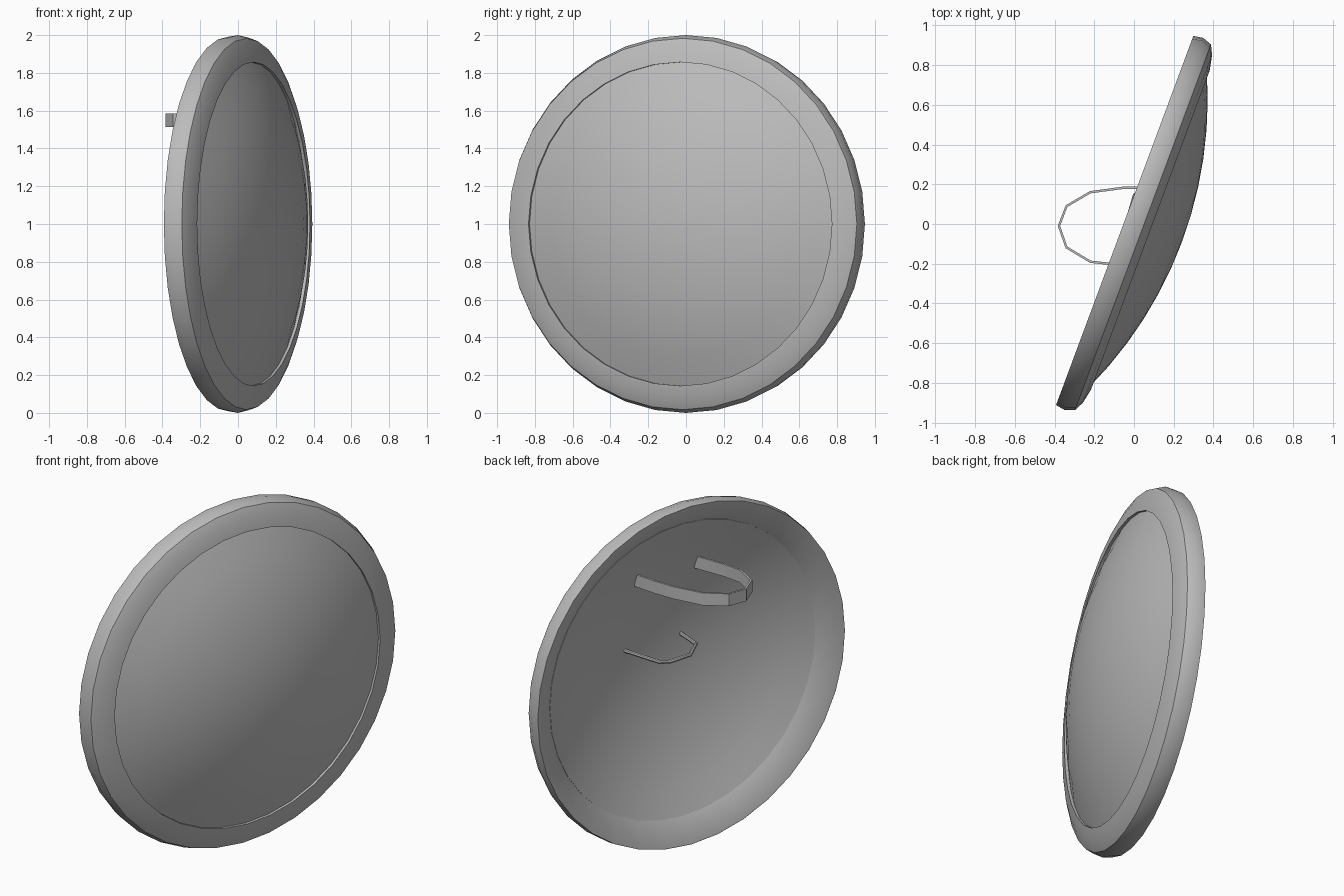
import bpy, bmesh, math
from mathutils import Vector, Matrix

cube = bpy.data.objects.get("Cube")
if cube:
    bpy.data.objects.remove(cube, do_unlink=True)

# single plain metal colour
metal = bpy.data.materials.new("grey_metal")
metal.use_nodes = True
colour = (0.5, 0.5, 0.5, 1)
metal.diffuse_color = colour
metal.node_tree.nodes["Principled BSDF"].inputs["Base Color"].default_value = colour

CENTRE = Vector((0, 0, 1))
TURN = math.radians(-20.4)   # the disc faces +x, turned slightly to the front
SIDES = 36


def add_object(name, bm, angle=35):
    bmesh.ops.remove_doubles(bm, verts=bm.verts, dist=1e-5)
    bmesh.ops.recalc_face_normals(bm, faces=bm.faces)
    mesh = bpy.data.meshes.new(name)
    bm.to_mesh(mesh)
    bm.free()
    mesh.materials.append(metal)
    obj = bpy.data.objects.new(name, mesh)
    bpy.context.collection.objects.link(obj)
    bpy.ops.object.select_all(action='DESELECT')
    obj.select_set(True)
    bpy.context.view_layer.objects.active = obj
    bpy.ops.object.shade_smooth_by_angle(angle=math.radians(angle))
    return obj


def lathe(name, profile, closed):
    """Spin (radius, depth) points around the disc axis."""
    bm = bmesh.new()
    verts = [bm.verts.new((d, 0, r)) for r, d in profile]
    edges = [bm.edges.new(pair) for pair in zip(verts, verts[1:])]
    if closed:
        edges.append(bm.edges.new((verts[-1], verts[0])))
    bmesh.ops.spin(bm, geom=verts + edges, cent=(0, 0, 0), axis=(1, 0, 0),
                   angle=math.tau, steps=SIDES)
    bmesh.ops.transform(bm, verts=bm.verts,
                        matrix=Matrix.Translation(CENTRE) @ Matrix.Rotation(TURN, 4, 'Z'))
    return add_object(name, bm)


def sweep(name, path, z, section):
    """Carry a (sideways, up) section along a level path."""
    bm = bmesh.new()
    points = [Vector((x, y, z)) for x, y in path]
    rings = []
    for i, p in enumerate(points):
        along = (points[min(i + 1, len(points) - 1)] - points[max(i - 1, 0)]).normalized()
        side = Vector((-along.y, along.x, 0))
        rings.append([bm.verts.new(p + side * s + Vector((0, 0, u))) for s, u in section])
    n = len(section)
    for a, b in zip(rings, rings[1:]):
        for k in range(n):
            bm.faces.new((a[k], a[(k + 1) % n], b[(k + 1) % n], b[k]))
    bm.faces.new(rings[0])
    bm.faces.new(rings[-1])
    return add_object(name, bm)


# rim: rounded outside, conical hollow behind, small step down to the dome
lathe("rim", [(0.857, 0.035), (0.857, 0.088), (0.935, 0.072), (0.983, 0.048),
              (1.0, 0.0), (0.992, -0.05), (0.985, -0.05)], True)

# dome: shallow spherical plate with an inner face
EDGE, LOW, HIGH, THICK, RINGS = 0.857, 0.072, 0.258, 0.04, 6
rise = HIGH - LOW
ball = (EDGE ** 2 + rise ** 2) / (2 * rise)


def dome_depth(r):
    return HIGH - ball + math.sqrt(ball ** 2 - r ** 2)


radii = [EDGE * i / RINGS for i in range(RINGS + 1)]
outer = [(r, dome_depth(r)) for r in radii]
inner = [(r, d - THICK) for r, d in reversed(outer)]
lathe("dome", outer + inner, False)

# arm strap: flat band looped behind the dome
strap_path = [(0.21, 0.172), (0.07, 0.183), (-0.05, 0.183), (-0.22, 0.16), (-0.34, 0.09), (-0.378, -0.01),
              (-0.34, -0.118), (-0.22, -0.19), (-0.11, -0.202), (0.09, -0.2)]
sweep("arm_strap", strap_path, 1.55,
      [(-0.006, -0.036), (0.006, -0.036), (0.006, 0.036), (-0.006, 0.036)])

# hand grip: thin round rod
grip_path = [(0.3, 0.168), (0.045, 0.18), (0.005, 0.145), (-0.035, 0.01),
             (0.02, -0.12), (0.17, -0.185)]
sweep("hand_grip", grip_path, 1.115,
      [(0.011 * math.cos(math.tau * k / 8), 0.011 * math.sin(math.tau * k / 8)) for k in range(8)])
